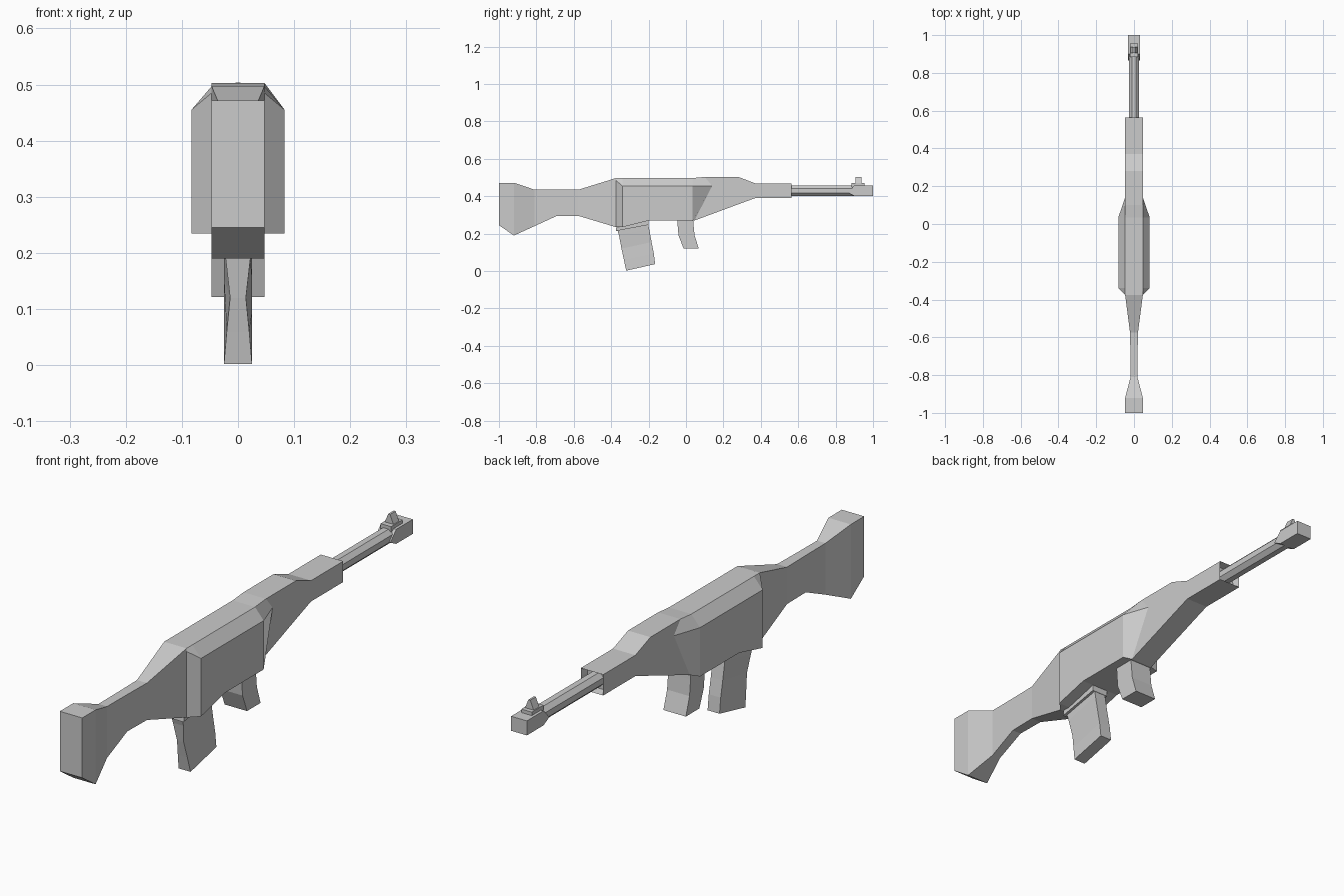
import bpy, bmesh, math

if "Cube" in bpy.data.objects:
    bpy.data.objects.remove(bpy.data.objects["Cube"])

def finish(name, bm):
    bmesh.ops.recalc_face_normals(bm, faces=bm.faces)
    me = bpy.data.meshes.new(name)
    bm.to_mesh(me)
    bm.free()
    ob = bpy.data.objects.new(name, me)
    bpy.context.collection.objects.link(ob)
    return ob

def loft(name, rings, inset_end=False):
    bm = bmesh.new()
    vs = [[bm.verts.new(p) for p in r] for r in rings]
    n = len(vs[0])
    for a, b in zip(vs, vs[1:]):
        for i in range(n):
            j = (i + 1) % n
            bm.faces.new((a[i], a[j], b[j], b[i]))
    bm.faces.new(vs[0])
    end = bm.faces.new(vs[-1])
    bmesh.ops.recalc_face_normals(bm, faces=bm.faces)
    if inset_end:
        bmesh.ops.inset_region(bm, faces=[end], thickness=0.008)
        bmesh.ops.translate(bm, verts=end.verts, vec=(0, -0.03, 0))
    return finish(name, bm)

def mirrored(half):
    return list(half) + [(-x, y, z) for x, y, z in reversed(half)]

def station(y, w, zb, zt, zs=None, wt=None):
    zs = zs or zb + (zt - zb) * 0.8
    return [(w, y, zb), (w, y, zs), (wt or w, y, zt)]

def prism(name, profile, w):
    return loft(name, [[(x, y, z) for y, z in profile] for x in (-w, w)])

# stock, receiver and handguard as one lofted shell
T = 0.047
stations = [
    station(-1.0, T, 0.245, 0.472),
    station(-0.92, T, 0.19, 0.472),
    station(-0.81, 0.018, 0.24, 0.435),
    station(-0.69, 0.019, 0.295, 0.435),
    station(-0.575, 0.021, 0.295, 0.435),
    station(-0.375, T, 0.235, 0.497, 0.485),
    station(-0.34, 0.083, 0.235, 0.497, 0.455, T),
    station(-0.2, 0.083, 0.27, 0.497, 0.455, T),
    station(0.035, 0.083, 0.27, 0.497, 0.455, T),
    [(T, 0.045, 0.27), (T, 0.14, 0.455), (T, 0.10, 0.503)],
    station(0.28, T, 0.357, 0.503, 0.455),
    station(0.37, T, 0.39, 0.469, 0.44),
    station(0.563, T, 0.39, 0.469, 0.44),
]
loft("stock_and_receiver", [mirrored(s) for s in stations], inset_end=True)

# octagonal barrel
def octagon(y, r=0.03, zc=0.43):
    return [(r * math.cos(a), y, zc + r * math.sin(a))
            for a in (math.pi / 8 + i * math.pi / 4 for i in range(8))]
loft("barrel", [octagon(0.5), octagon(0.93)])

# muzzle block and front sight
prism("muzzle_block", [(0.9, 0.402), (1.0, 0.402), (1.0, 0.457), (0.9, 0.457),
                       (0.865, 0.42)], 0.033)
prism("sight_base", [(0.885, 0.45), (0.955, 0.45), (0.955, 0.47), (0.885, 0.47)], 0.022)
loft("front_sight", [[(-0.02, y, 0.465), (0.02, y, 0.465), (0.004, y, 0.504),
                      (-0.004, y, 0.504)] for y in (0.905, 0.938)])

# magazine, waisted along its rear edge
mag = [  # rear y, rear z, front y, front z, rear half width
    (-0.37, 0.23, -0.205, 0.265, 0.025),
    (-0.358, 0.19, -0.197, 0.225, 0.022),
    (-0.345, 0.12, -0.184, 0.155, 0.014),
    (-0.332, 0.06, -0.172, 0.095, 0.020),
    (-0.32, 0.002, -0.165, 0.037, 0.025),
]
loft("magazine", [[(-w, a, za), (w, a, za), (0.025, b, zb), (-0.025, b, zb)]
                  for a, za, b, zb, w in mag])
prism("magazine_collar", [(-0.375, 0.214), (-0.2, 0.247), (-0.2, 0.29), (-0.37, 0.25)], 0.035)

# forward grip
grip = [(-0.047, 0.037, 0.29), (-0.045, 0.04, 0.25), (-0.04, 0.046, 0.19), (-0.013, 0.068, 0.121)]
loft("forward_grip", [[(-T, a, z), (T, a, z), (T, b, z), (-T, b, z)] for a, b, z in grip])
